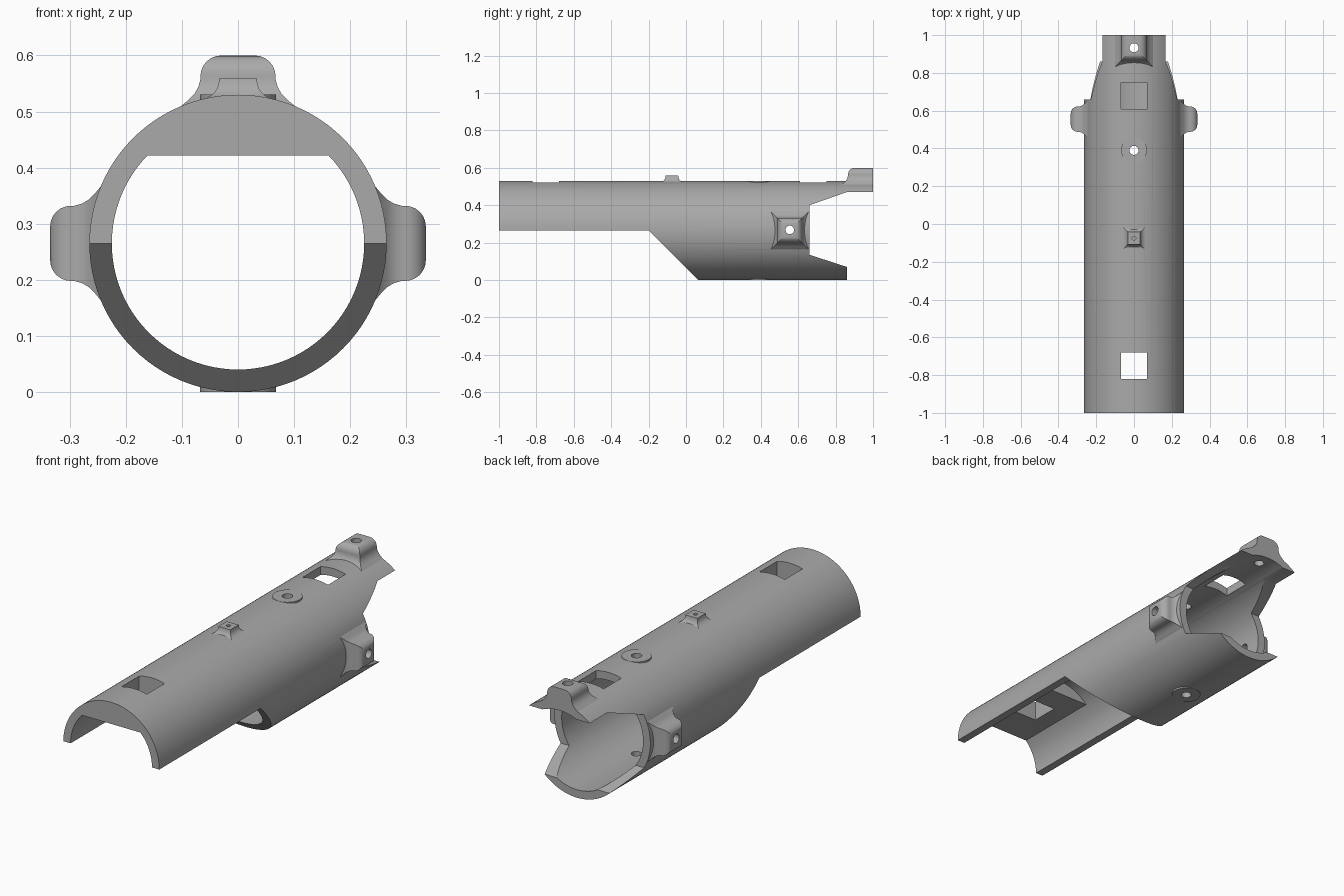
import bpy, bmesh, math
from mathutils import Matrix, Vector

cube = bpy.data.objects.get("Cube")
if cube:
    bpy.data.objects.remove(cube)

AXIS_Z, OUTER, INNER = 0.265, 0.265, 0.225

metal = bpy.data.materials.new("grey metal")
metal.use_nodes = True
GREY = (0.4, 0.4, 0.4, 1)
metal.diffuse_color = GREY
metal.node_tree.nodes["Principled BSDF"].inputs["Base Color"].default_value = GREY


def loft(name, rings):
    """Closed solid through rings of equal point count."""
    bm = bmesh.new()
    rows = [[bm.verts.new(p) for p in ring] for ring in rings]
    n = len(rows[0])
    for low, high in zip(rows, rows[1:]):
        for i in range(n):
            j = (i + 1) % n
            bm.faces.new((low[i], low[j], high[j], high[i]))
    bm.faces.new(rows[0][::-1])
    bm.faces.new(rows[-1])
    bmesh.ops.recalc_face_normals(bm, faces=bm.faces)
    mesh = bpy.data.meshes.new(name)
    bm.to_mesh(mesh)
    bm.free()
    mesh.materials.append(metal)
    obj = bpy.data.objects.new(name, mesh)
    bpy.context.collection.objects.link(obj)
    return obj


def circle(radius, count):
    return [(radius * math.cos(math.tau * i / count), radius * math.sin(math.tau * i / count))
            for i in range(count)]


def along_y(name, points, y0, y1):
    return loft(name, [[(x, y, AXIS_Z + z) for x, z in points] for y in (y0, y1)])


def along_x(name, points, x0=-1, x1=1):
    return loft(name, [[(x, y, z) for y, z in points] for x in (x0, x1)])


def along_z(name, points, y, z0, z1):
    return loft(name, [[(px, y + py, z) for px, py in points] for z in (z0, z1)])


def lug(name, y, angle, profile, back=None):
    """Square flared lug standing off the tube; back fixes a flat rear side."""
    turn = Matrix.Translation((0, y, AXIS_Z)) @ Matrix.Rotation(angle, 4, "Y")
    rings = []
    for height, half in profile:
        rear = half if back is None else back
        ring = ((-half, -half), (half, -half), (half, rear), (-half, rear))
        rings.append([turn @ Vector((px, py, height)) for px, py in ring])
    return loft(name, rings)


def combine(body, tool, operation):
    mod = body.modifiers.new(tool.name, "BOOLEAN")
    mod.operation, mod.object, mod.solver = operation, tool, "EXACT"
    bpy.context.view_layer.objects.active = body
    bpy.ops.object.modifier_apply(modifier=mod.name)
    bpy.data.objects.remove(tool)


# Main tube
shell = along_y("tube_shell", circle(OUTER, 96), -1, 1)

# Lug profiles: (distance from tube axis, half width)
LUG = [(0.235, 0.11), (0.246, 0.1), (0.256, 0.088), (0.266, 0.078), (0.278, 0.071), (0.292, 0.067)]
for step in range(7):
    a = math.radians(15 * step)
    LUG.append((0.298 + 0.037 * math.sin(a), 0.03 + 0.037 * math.cos(a)))
NUB = [(0.24, 0.07), (0.258, 0.058), (0.265, 0.046), (0.273, 0.039), (0.282, 0.035), (0.295, 0.033)]

# Lugs and raised pads
additions = [
    lug("left_lug", 0.555, math.pi / 2, LUG),
    lug("right_lug", 0.555, -math.pi / 2, LUG),
    lug("rear_lug", 0.933, 0, LUG, 0.067),
    lug("small_nub", -0.075, 0, NUB),
    along_z("top_pad", circle(0.068, 40), 0.39, 0.5, 0.5305),
    along_z("bottom_pad", circle(0.068, 40), 0.39, -0.0005, 0.03),
]
for part in additions:
    combine(shell, part, "UNION")

# Bore, with a flat roof at the front
FLAT = 0.157
side = math.asin(FLAT / INNER)
sweep = math.pi + 2 * side
roof = [(INNER * math.cos(side - sweep * i / 60), INNER * math.sin(side - sweep * i / 60))
        for i in range(61)]
square = [(-0.07, -0.07), (0.07, -0.07), (0.07, 0.07), (-0.07, 0.07)]

cutters = [
    along_y("front_bore", roof, -1.1, -0.5),
    along_y("main_bore", circle(INNER, 96), -0.55, 1.1),
    # Open underside at the front and stepped mouth at the back
    along_x("front_cut", [(-1.1, -0.1), (-1.1, 0.265), (-0.2, 0.265), (0.165, -0.1)]),
    along_x("rear_cut", [(0.86, -0.1), (0.86, 0.07), (0.66, 0.135), (0.66, 0.4),
                         (0.86, 0.47), (1.1, 0.47), (1.1, -0.1)]),
    # Windows
    along_z("front_window", square, -0.75, 0.3, 0.7),
    along_z("rear_window", square, 0.68, 0.3, 0.7),
    # Screw holes
    along_z("pad_hole", circle(0.024, 24), 0.39, -0.1, 0.7),
    along_z("rear_lug_hole", circle(0.024, 24), 0.933, 0.3, 0.7),
    along_z("nub_hole", circle(0.01, 16), -0.075, 0.535, 0.7),
    along_x("side_hole", [(0.555 + a, 0.268 + b) for a, b in circle(0.023, 24)]),
]
for part in cutters:
    combine(shell, part, "DIFFERENCE")

# Smooth shading with crisp edges
bpy.ops.object.select_all(action="DESELECT")
shell.select_set(True)
bpy.context.view_layer.objects.active = shell
bpy.ops.object.shade_smooth_by_angle(angle=math.radians(30))
